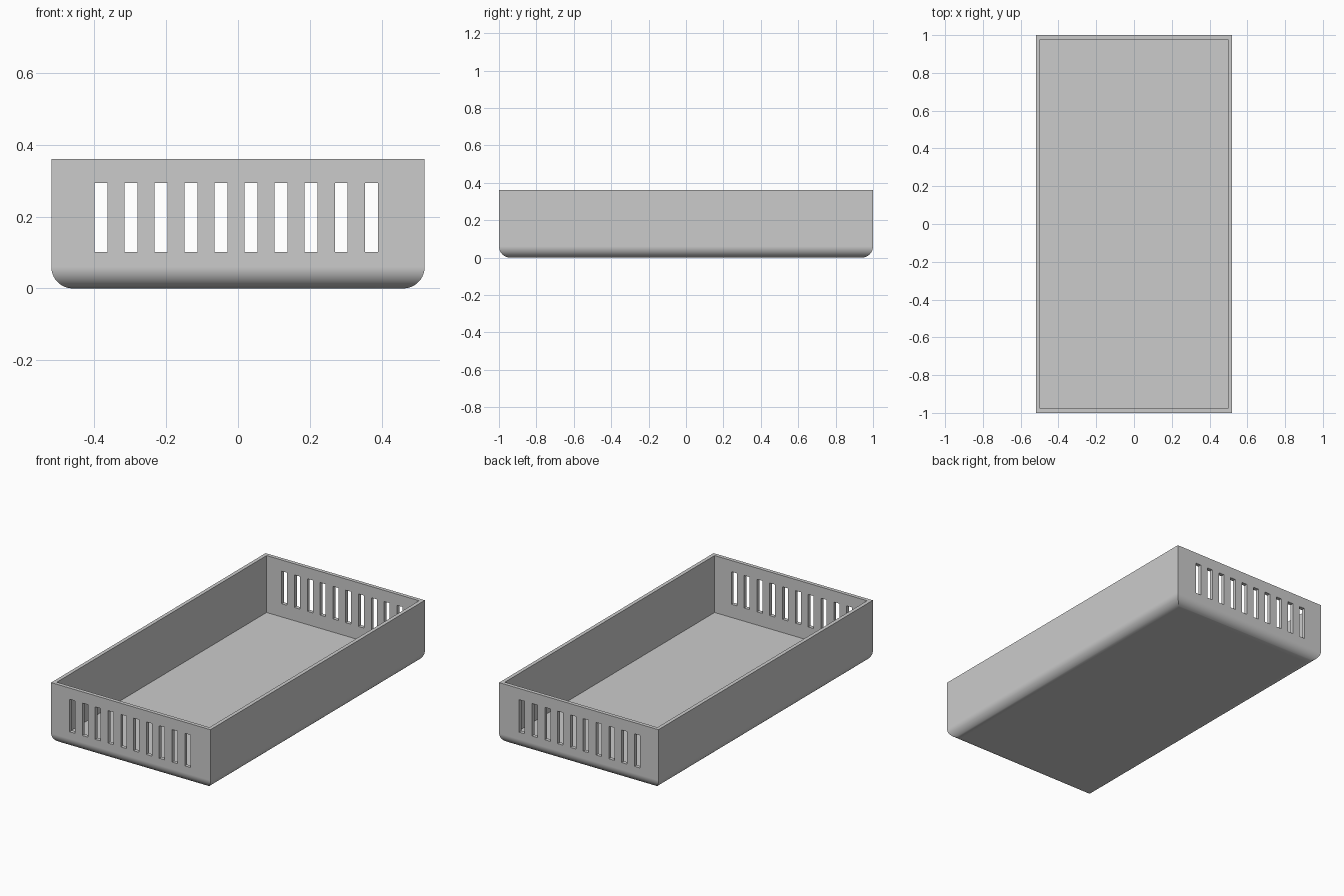
import bpy, bmesh, math
from mathutils import Matrix

if "Cube" in bpy.data.objects:
    bpy.data.objects.remove(bpy.data.objects["Cube"], do_unlink=True)

HALF_X, HALF_Y, HEIGHT = 0.52, 1.0, 0.36
WALL, FLOOR, RADIUS, STEPS = 0.022, 0.024, 0.06, 10
SLOTS, PITCH, FIRST_X = 10, 0.0837, -0.382
SLOT_WIDTH, SLOT_BOTTOM, SLOT_TOP = 0.036, 0.102, 0.294

grey = bpy.data.materials.new("plain grey")
grey.use_nodes = True
colour = (0.6, 0.6, 0.6, 1)
grey.diffuse_color = colour
grey.node_tree.nodes["Principled BSDF"].inputs["Base Color"].default_value = colour


def make_object(name, bm):
    bmesh.ops.recalc_face_normals(bm, faces=bm.faces)
    mesh = bpy.data.meshes.new(name)
    bm.to_mesh(mesh)
    bm.free()
    mesh.materials.append(grey)
    obj = bpy.data.objects.new(name, mesh)
    bpy.context.collection.objects.link(obj)
    return obj


# Tray: rectangles lofted along a (inset, height) profile, outside then inside
profile = []
for i in range(STEPS + 1):
    a = math.pi / 2 * i / STEPS
    profile.append((RADIUS * (1 - math.sin(a)), RADIUS * (1 - math.cos(a))))
profile += [(0, HEIGHT), (WALL, HEIGHT), (WALL, FLOOR)]

bm = bmesh.new()
rings = []
for inset, z in profile:
    x, y = HALF_X - inset, HALF_Y - inset
    rings.append([bm.verts.new((sx * x, sy * y, z))
                  for sx, sy in ((-1, -1), (1, -1), (1, 1), (-1, 1))])
for low, high in zip(rings, rings[1:]):
    for i in range(4):
        j = (i + 1) % 4
        bm.faces.new((low[i], low[j], high[j], high[i]))
bm.faces.new(rings[0])
bm.faces.new(rings[-1])
tray = make_object("tray", bm)

# Slot cutter: a row of bars running through both end walls
bm = bmesh.new()
for i in range(SLOTS):
    place = Matrix.Translation((FIRST_X + i * PITCH, 0, (SLOT_BOTTOM + SLOT_TOP) / 2))
    size = Matrix.Diagonal((SLOT_WIDTH, 2.4, SLOT_TOP - SLOT_BOTTOM, 1))
    bmesh.ops.create_cube(bm, size=1, matrix=place @ size)
cutter = make_object("slot_cutter", bm)
cutter.hide_render = True

bpy.ops.object.select_all(action="DESELECT")
tray.select_set(True)
bpy.context.view_layer.objects.active = tray
cut = tray.modifiers.new("vent_slots", "BOOLEAN")
cut.operation = "DIFFERENCE"
cut.solver = "EXACT"
cut.object = cutter
bpy.ops.object.modifier_apply(modifier=cut.name)
bpy.data.objects.remove(cutter, do_unlink=True)

# Smooth rounded base, crisp walls
bpy.ops.object.shade_smooth_by_angle(angle=math.radians(30))
weighted = tray.modifiers.new("flat_walls", "WEIGHTED_NORMAL")
weighted.keep_sharp = True
